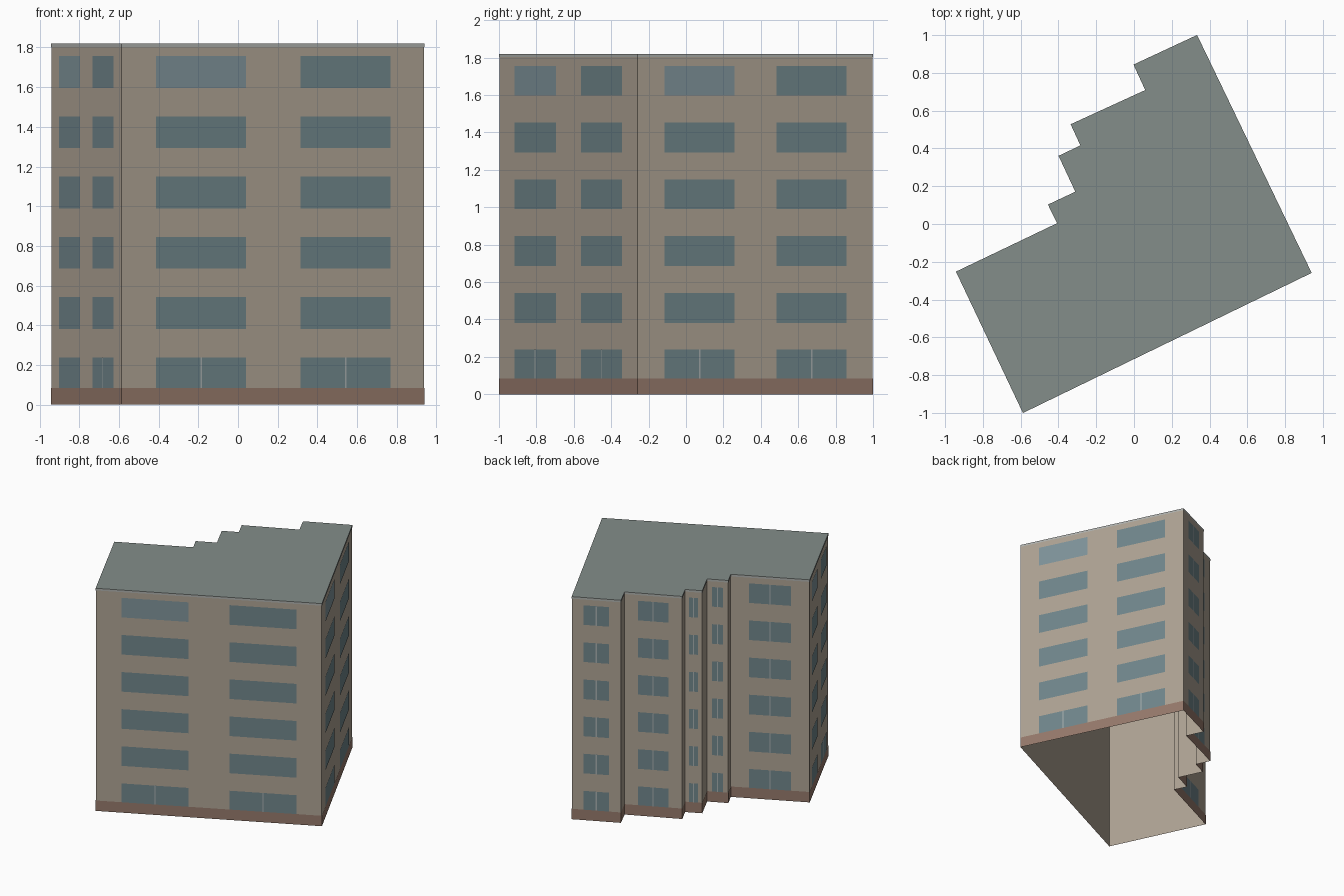
import bpy
from mathutils import Vector

if "Cube" in bpy.data.objects:
    bpy.data.objects.remove(bpy.data.objects["Cube"])

H = 1.82          # building height
OFF = 0.002       # how far surface details sit proud of the wall

# Footprint, counter-clockwise from the front corner
PLAN = [Vector(p) for p in [
    (-0.587, -0.998), (0.938, -0.258), (0.333, 0.998), (0.0, 0.843),
    (0.062, 0.708), (-0.333, 0.527), (-0.281, 0.415), (-0.397, 0.36),
    (-0.308, 0.17), (-0.453, 0.102), (-0.405, 0.003), (-0.94, -0.253)]]
N = len(PLAN)


def mat(name, rgb):
    m = bpy.data.materials.new(name)
    m.diffuse_color = (*rgb, 1)
    m.use_nodes = True
    m.node_tree.nodes["Principled BSDF"].inputs["Base Color"].default_value = m.diffuse_color
    return m


def mesh_object(name, verts, faces, material):
    me = bpy.data.meshes.new(name)
    me.from_pydata(verts, [], faces)
    me.materials.append(material)
    ob = bpy.data.objects.new(name, me)
    bpy.context.collection.objects.link(ob)
    return ob


def normal(i):
    d = (PLAN[(i + 1) % N] - PLAN[i % N]).normalized()
    return Vector((d.y, -d.x))


def outline(off):
    # all corners are right angles, so the mitre is the sum of both normals
    return [PLAN[i] + (normal(i - 1 + N) + normal(i)) * off for i in range(N)]


def band(name, z0, z1, off, material):
    pts = outline(off)
    verts = [(p.x, p.y, z) for z in (z0, z1) for p in pts]
    faces = [(i, (i + 1) % N, (i + 1) % N + N, i + N) for i in range(N)]
    return mesh_object(name, verts, faces, material)


def panels(name, rects, off, material):
    # each rect: wall index, start and end fraction along the wall, z range
    verts, faces = [], []
    for w, u0, u1, z0, z1 in rects:
        a, b = PLAN[w], PLAN[(w + 1) % N]
        p, q = (a.lerp(b, u) + normal(w) * off for u in (u0, u1))
        k = len(verts)
        verts += [(p.x, p.y, z0), (q.x, q.y, z0), (q.x, q.y, z1), (p.x, p.y, z1)]
        faces.append((k, k + 1, k + 2, k + 3))
    return mesh_object(name, verts, faces, material)


wall_m = mat("wall_tan", (0.42, 0.36, 0.29))
base_m = mat("base_brown", (0.30, 0.19, 0.145))
roof_m = mat("roof_grey", (0.23, 0.27, 0.255))
trim_m = mat("coping_grey", (0.42, 0.43, 0.41))
glass_m = mat("glass", (0.16, 0.235, 0.255))
pale_m = mat("glass_pale", (0.21, 0.29, 0.32))
bar_m = mat("window_bar", (0.38, 0.42, 0.42))

# Open-bottomed shell with flat roof, plinth and roof edge
band("walls", 0, H, 0, wall_m)
mesh_object("roof", [(p.x, p.y, H) for p in outline(OFF)], [tuple(range(N))], roof_m)
band("plinth", 0, 0.085, OFF, base_m)
band("roof_edge", 1.803, H, OFF, trim_m)

# Windows: two columns on the long sides, one on each stepped rear wall
glass, pale, bars = [], [], []
for floor in range(6):
    z1 = 0.239 + 0.3035 * floor
    z0 = 0.085 if floor == 0 else z1 - 0.16
    for w in (0, 1, N - 1):
        for col, (u0, u1) in enumerate([(0.113, 0.411), (0.591, 0.888)]):
            (pale if floor == 5 and col == 0 else glass).append((w, u0, u1, z0, z1))
            # entrance-level panes are split; the end wall only on its second
            if floor == 0 and not (w == N - 1 and col == 0):
                length = (PLAN[(w + 1) % N] - PLAN[w]).length
                c, h = (u0 + u1) / 2, 0.004 / length
                bars.append((w, c - h, c + h, z0, z1))
    for w in (2, 4, 6, 8, 10):
        length = (PLAN[w + 1] - PLAN[w]).length
        glass.append((w, 0.235, 0.765, z0, z1))
        h = 0.004 / length
        bars.append((w, 0.5 - h, 0.5 + h, z0, z1))

panels("windows", glass, OFF, glass_m)
panels("top_windows", pale, OFF, pale_m)
panels("window_bars", bars, OFF * 1.8, bar_m)
